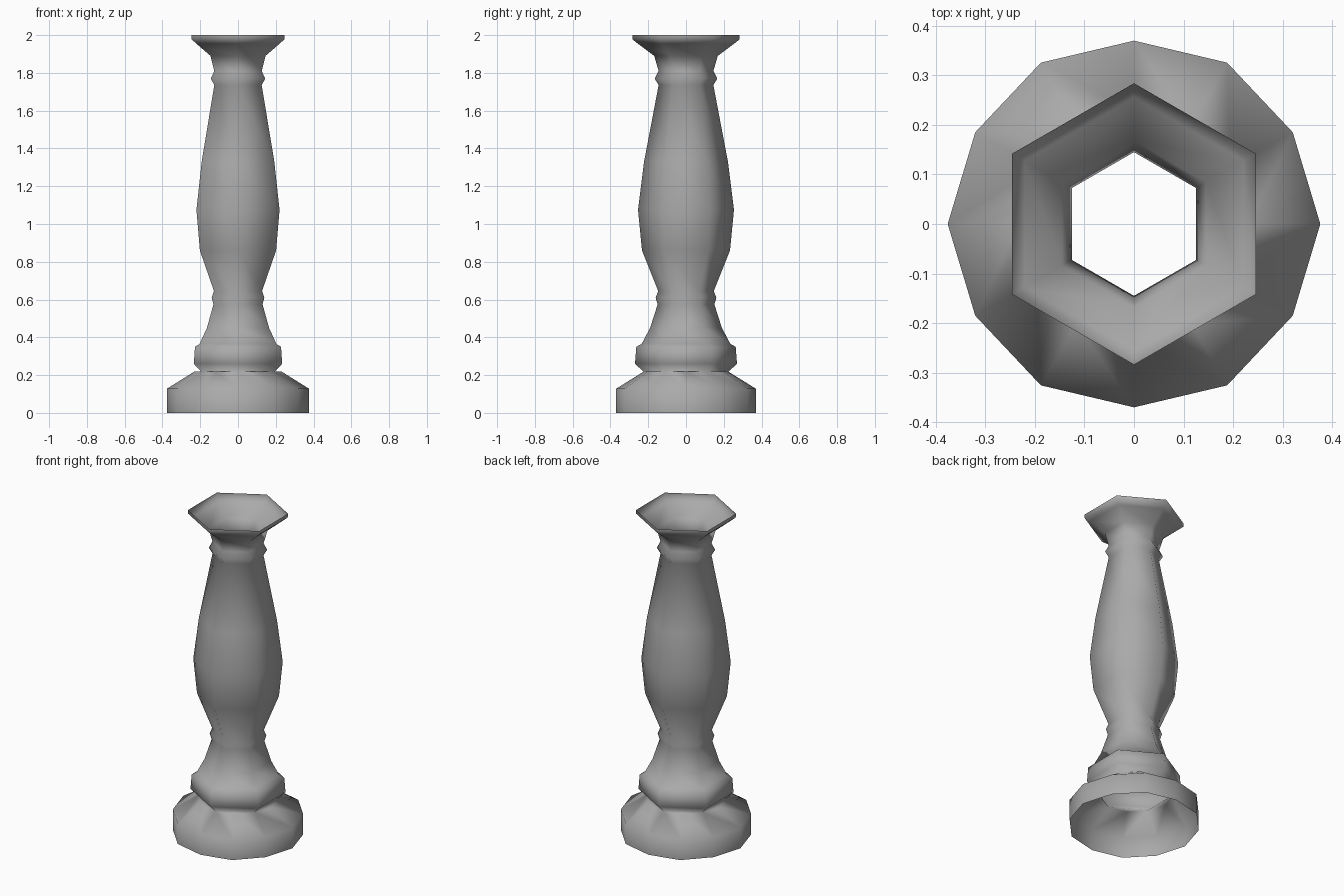
import bpy, bmesh, math

if "Cube" in bpy.data.objects:
    bpy.data.objects.remove(bpy.data.objects["Cube"])

# Hexagonal column profile: (corner radius, height), top to bottom
COLUMN = [(0.284, 2.0), (0.284, 1.978), (0.255, 1.955), (0.168, 1.89),
          (0.145, 1.81), (0.166, 1.77), (0.145, 1.735), (0.222, 1.33),
          (0.254, 1.075), (0.233, 0.86), (0.147, 0.645), (0.161, 0.61),
          (0.150, 0.575), (0.190, 0.45), (0.235, 0.365), (0.263, 0.35),
          (0.270, 0.26), (0.225, 0.218)]
# Twelve-sided foot: (radius at hex corners, radius between them, height)
FOOT = [(0.37, 0.376, 0.128), (0.37, 0.376, 0.0)]
NECK_MID_RADIUS = 0.232


def ring(bm, radii, n, z):
    verts = []
    for i in range(n):
        a = math.pi / 2 + math.tau * i / n
        r = radii[i % len(radii)]
        verts.append(bm.verts.new((r * math.cos(a), r * math.sin(a), z)))
    return verts


def bridge(bm, upper, lower):
    n = len(upper)
    for i in range(n):
        j = (i + 1) % n
        bm.faces.new((upper[i], lower[i], lower[j], upper[j]))


bm = bmesh.new()

# Open hexagonal shaft with flared cup and collars
hexes = [ring(bm, [r], 6, z) for r, z in COLUMN]
for u, l in zip(hexes, hexes[1:]):
    bridge(bm, u, l)

# Small ledges turn the six-sided neck into a twelve-sided one
hex_neck, neck = hexes[-1], []
for i, corner in enumerate(hex_neck):
    a = math.pi / 2 + math.tau * (i + 0.5) / 6
    mid = bm.verts.new((NECK_MID_RADIUS * math.cos(a),
                        NECK_MID_RADIUS * math.sin(a), COLUMN[-1][1]))
    bm.faces.new((corner, mid, hex_neck[(i + 1) % 6]))
    neck += [corner, mid]

# Sloped shoulder and vertical foot wall, open underneath
feet = [neck] + [ring(bm, [a, b], 12, z) for a, b, z in FOOT]
for u, l in zip(feet, feet[1:]):
    bridge(bm, u, l)

mesh = bpy.data.meshes.new("baluster")
bm.to_mesh(mesh)
bm.free()
mesh.shade_smooth()

# Dark grey stone
stone = bpy.data.materials.new("dark_stone")
stone.diffuse_color = (0.4, 0.4, 0.4, 1)
stone.use_nodes = True
stone.node_tree.nodes["Principled BSDF"].inputs["Base Color"].default_value = stone.diffuse_color
mesh.materials.append(stone)
obj = bpy.data.objects.new("baluster", mesh)
bpy.context.collection.objects.link(obj)
